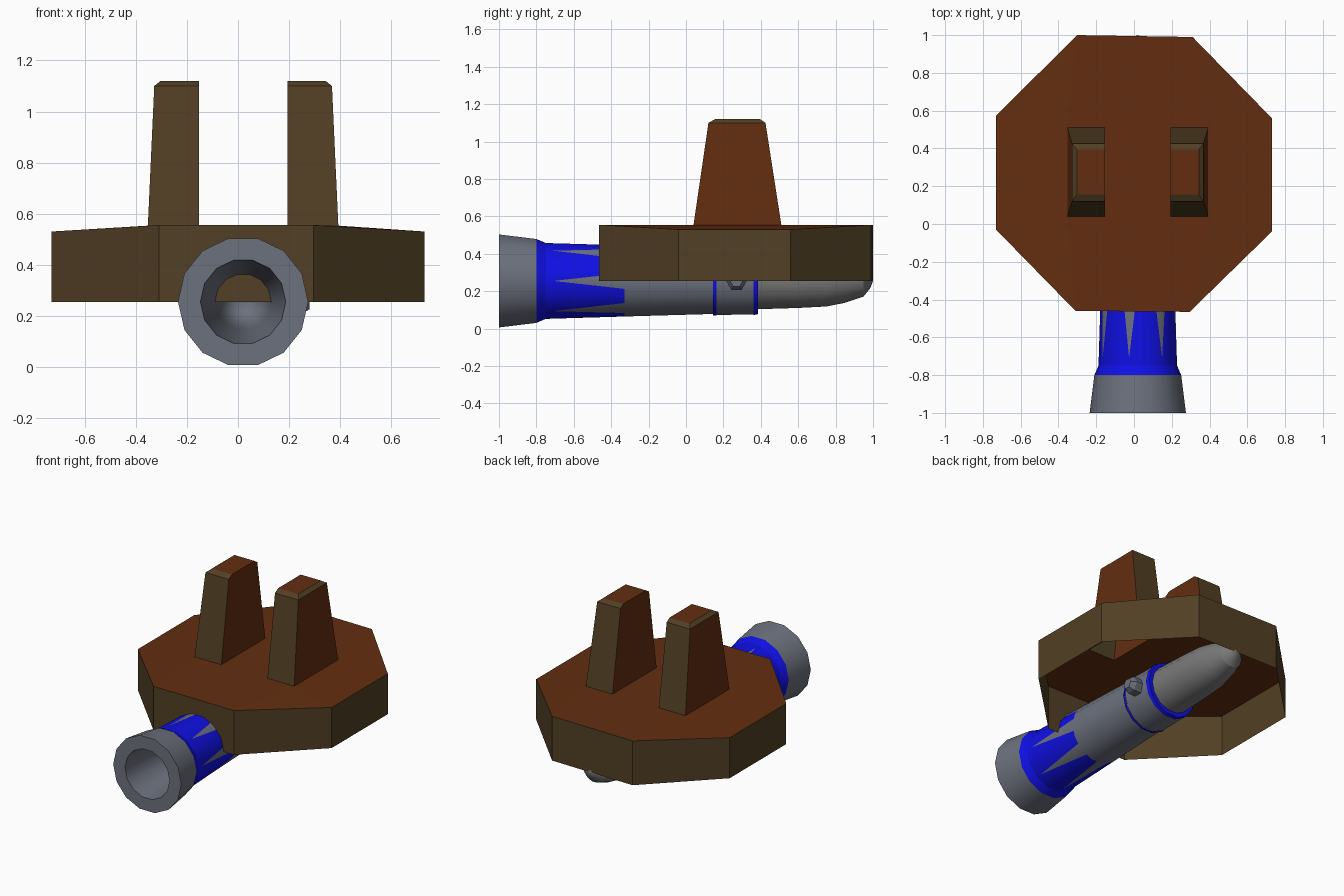
import bpy, bmesh, math
from mathutils import Vector

if "Cube" in bpy.data.objects:
    bpy.data.objects.remove(bpy.data.objects["Cube"])

CX, CZ, SIDES = 0.02, 0.255, 14      # barrel axis and side count


def material(name, rgb):
    m = bpy.data.materials.new(name)
    m.diffuse_color = (*rgb, 1)
    m.use_nodes = True
    m.node_tree.nodes["Principled BSDF"].inputs["Base Color"].default_value = m.diffuse_color
    return m


RED = material("red_brown", (0.125, 0.027, 0.005))
OLIVE = material("olive_brown", (0.083, 0.050, 0.018))
STEEL = material("blue_grey", (0.150, 0.165, 0.205))
BLUE = material("bright_blue", (0.005, 0.005, 0.78))
GREY = material("plain_grey", (0.19, 0.19, 0.19))


def finish(name, bm, mats, smooth=False, recalc=True):
    bmesh.ops.remove_doubles(bm, verts=bm.verts, dist=1e-5)
    if recalc:
        bmesh.ops.recalc_face_normals(bm, faces=bm.faces)
    me = bpy.data.meshes.new(name)
    bm.to_mesh(me)
    bm.free()
    for m in mats:
        me.materials.append(m)
    ob = bpy.data.objects.new(name, me)
    bpy.context.collection.objects.link(ob)
    if smooth:
        bpy.ops.object.select_all(action='DESELECT')
        ob.select_set(True)
        bpy.context.view_layer.objects.active = ob
        bpy.ops.object.shade_smooth_by_angle(angle=math.radians(32))
    return ob


def rim(i, y, r):
    a = 2 * math.pi * i / SIDES
    return Vector((CX + r * math.cos(a), y, CZ + r * math.sin(a)))


def lathe(name, profile, mat):
    """Turn (y, radius) points around the barrel axis."""
    bm = bmesh.new()
    rings = []
    for y, r in profile:
        if r == 0:
            rings.append([bm.verts.new((CX, y, CZ))] * SIDES)
        else:
            rings.append([bm.verts.new(rim(i, y, r)) for i in range(SIDES)])
    for a, b in zip(rings, rings[1:]):
        for i in range(SIDES):
            j = (i + 1) % SIDES
            # outward winding for a profile running towards +y
            f = [a[i], a[j], b[j], b[i]]
            bm.faces.new(list(dict.fromkeys(f))[::-1])
    bm.normal_update()
    return finish(name, bm, [mat], smooth=True, recalc=False)


# --- Barrel: bore and muzzle, collars, body and rounded tip
lathe("muzzle", [(0.6, 0), (-0.46, 0.11), (-1, 0.167), (-1, 0.255), (-0.8, 0.23)], STEEL)
lathe("muzzle_collar", [(-0.8, 0.23), (-0.75, 0.208)], BLUE)
lathe("barrel_body", [(-0.33, 0.195), (0.145, 0.181)], STEEL)
lathe("rear_band_front", [(0.145, 0.181), (0.145, 0.189), (0.162, 0.189)], BLUE)
lathe("rear_sleeve", [(0.162, 0.187), (0.36, 0.183)], STEEL)
lathe("rear_band_back", [(0.36, 0.187), (0.385, 0.182), (0.385, 0.153)], BLUE)
lathe("rounded_tip", [(0.385, 0.155), (0.6, 0.148), (0.75, 0.14), (0.85, 0.12),
                      (0.95, 0.085), (0.985, 0.04), (1.0, 0)], GREY)

# --- Painted zigzag: blue spikes on odd edges, grey notches on even edges
bm = bmesh.new()
Y0, YN, Y1, R0, R1 = -0.75, -0.71, -0.33, 0.208, 0.195
for e in range(0, SIDES, 2):
    notch = rim(e, YN, R0 + (R1 - R0) * (YN - Y0) / (Y1 - Y0))
    for o in (e - 1, e + 1):
        half = (rim(e, Y1, R1) + rim(o, Y1, R1)) / 2
        blue = [rim(e, Y0, R0), rim(o, Y0, R0), rim(o, Y1, R1), half, notch]
        grey = [notch, half, rim(e, Y1, R1)]
        for pts, idx in ((blue, 1), (grey, 0)):
            f = bm.faces.new([bm.verts.new(p) for p in pts])
            f.material_index = idx
finish("spiked_barrel", bm, [STEEL, BLUE], smooth=True)

# --- Hexagonal stud on the right of the sleeve
bm = bmesh.new()
steps = [(0.17, 0.055), (0.25, 0.055), (0.28, 0.034)]
rings = [[bm.verts.new((x, 0.27 + r * math.cos(k * math.pi / 3),
                        CZ + r * math.sin(k * math.pi / 3))) for k in range(6)]
         for x, r in steps]
for a, b in zip(rings, rings[1:]):
    for k in range(6):
        bm.faces.new([a[k], a[k - 1], b[k - 1], b[k]])
bm.faces.new(rings[0])
bm.faces.new(rings[-1])
finish("side_stud", bm, [STEEL])

# --- Platform shell, open below, with openings under the hollow prongs
OCT = [(-0.30, 1.0), (-0.73, 0.575), (-0.73, -0.03), (-0.31, -0.46),
       (0.295, -0.465), (0.73, -0.04), (0.73, 0.56), (0.31, 0.99)]
bm = bmesh.new()


def loop(pts):
    vs = [bm.verts.new(p) for p in pts]
    es = [bm.edges.new((vs[i], vs[(i + 1) % len(vs)])) for i in range(len(vs))]
    return vs, es


top, edges = loop([(x, y, 0.53 if abs(x) > 0.5 else 0.555) for x, y in OCT])
bases = []
# prong sections: z, width from inner face, y range
LEVELS = [(0.553, 0.20, 0.04, 0.51), (1.10, 0.175, 0.12, 0.425), (1.12, 0.15, 0.155, 0.395)]


def section(side, level):
    z, w, ya, yb = level
    xi = CX + side * 0.173
    xo = xi + side * w
    return [(xi, ya, z), (xo, ya, z), (xo, yb, z), (xi, yb, z)]


for side in (-1, 1):
    vs, es = loop(section(side, LEVELS[0]))
    bases.append((side, vs))
    edges += es
bmesh.ops.triangle_fill(bm, edges=edges, use_beauty=True, normal=(0, 0, 1))

# platform side walls
low = [bm.verts.new((x, y, 0.255)) for x, y in OCT]
for i in range(8):
    bm.faces.new([top[i - 1], top[i], low[i], low[i - 1]]).material_index = 1

# tapered prongs: red on the x faces and top, olive on the rest
for side, base in bases:
    for n, level in enumerate(LEVELS[1:]):
        up = [bm.verts.new(p) for p in section(side, level)]
        for k in range(4):
            j = (k + 1) % 4
            f = bm.faces.new([base[k], base[j], up[j], up[k]])
            f.material_index = 0 if (k == 3 or (k == 1 and n == 0)) else 1
        base = up
    bm.faces.new(base)
finish("platform_with_prongs", bm, [RED, OLIVE])
